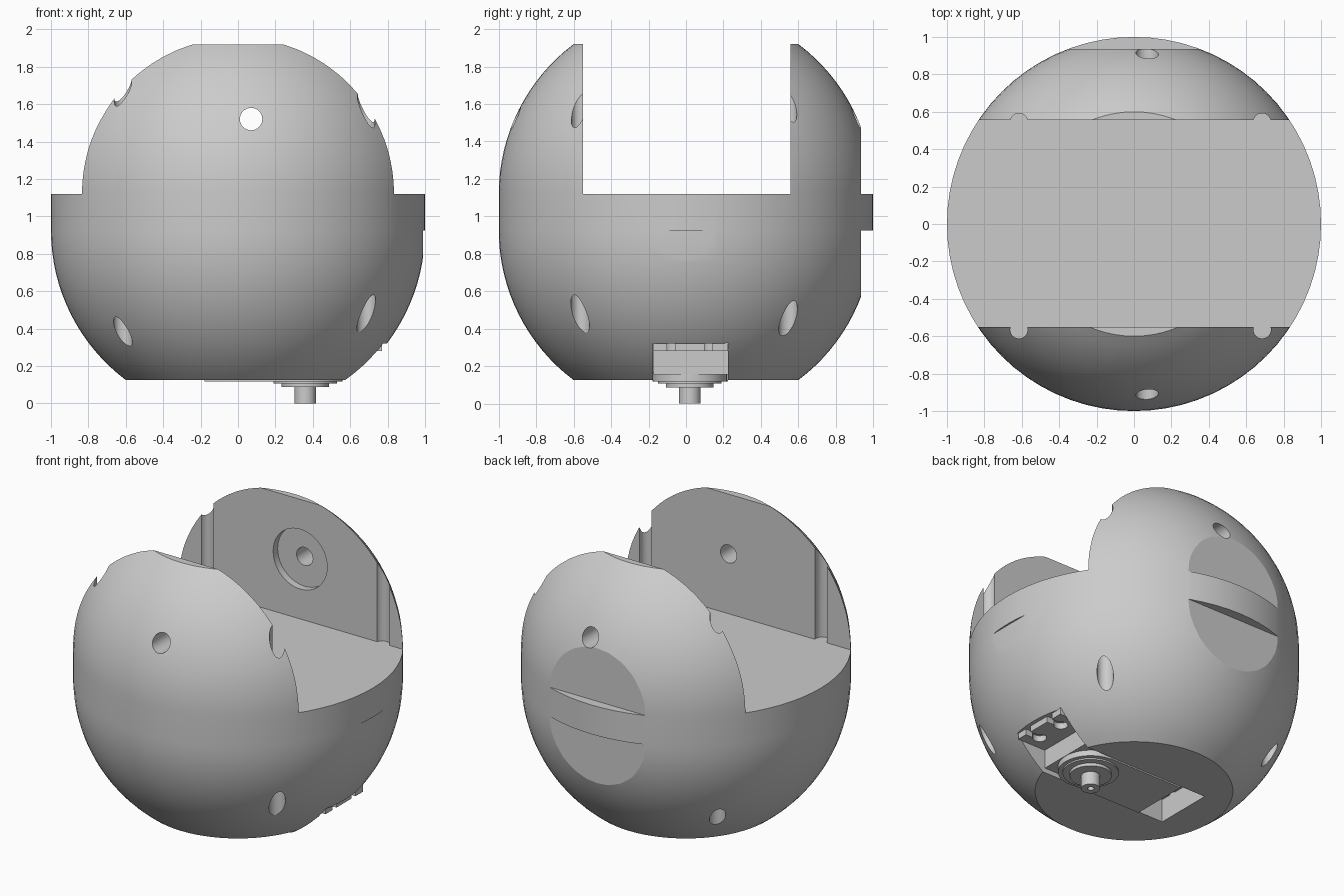
import bpy
import bmesh
import math
from mathutils import Matrix, Vector

cube = bpy.data.objects.get("Cube")
if cube:
    bpy.data.objects.remove(cube, do_unlink=True)

GREY = (0.6, 0.6, 0.6, 1)
grey = bpy.data.materials.new("plain grey")
grey.use_nodes = True
grey.diffuse_color = GREY
bsdf = next(n for n in grey.node_tree.nodes if n.type == 'BSDF_PRINCIPLED')
bsdf.inputs["Base Color"].default_value = GREY


def make(name, bm):
    bmesh.ops.recalc_face_normals(bm, faces=bm.faces)
    mesh = bpy.data.meshes.new(name)
    bm.to_mesh(mesh)
    bm.free()
    mesh.materials.append(grey)
    obj = bpy.data.objects.new(name, mesh)
    bpy.context.collection.objects.link(obj)
    return obj


def box(name, x, y, z):
    """Box from (low, high) pairs."""
    bm = bmesh.new()
    bmesh.ops.create_cube(bm, size=1)
    for v in bm.verts:
        v.co = Vector([(a + b) / 2 + c * (b - a) for (a, b), c in zip((x, y, z), v.co)])
    return make(name, bm)


def rod(name, centre, r, low, high, axis='Z', sides=32):
    """Cylinder along Z at (x, y), or along Y at (x, z)."""
    bm = bmesh.new()
    bmesh.ops.create_cone(bm, cap_ends=True, segments=sides, radius1=r, radius2=r, depth=high - low)
    mid = (low + high) / 2
    if axis == 'Z':
        m = Matrix.Translation((centre[0], centre[1], mid))
    else:
        m = Matrix.Translation((centre[0], mid, centre[1])) @ Matrix.Rotation(math.pi / 2, 4, 'X')
    bm.transform(m)
    return make(name, bm)


def select(obj):
    bpy.ops.object.select_all(action='DESELECT')
    obj.select_set(True)
    bpy.context.view_layer.objects.active = obj


def boolean(target, tool, operation='DIFFERENCE'):
    select(target)
    mod = target.modifiers.new("boolean", 'BOOLEAN')
    mod.operation = operation
    mod.solver = 'EXACT'
    mod.object = tool
    bpy.ops.object.modifier_apply(modifier=mod.name)
    bpy.data.objects.remove(tool, do_unlink=True)


def smooth(obj, degrees):
    select(obj)
    bpy.ops.object.shade_smooth_by_angle(angle=math.radians(degrees))


# Shell: two truncated domes joined by a straight belt
BELT_LOW, BELT_TOP = 0.925, 1.12
STEPS = 16
tilt = math.asin(0.8)
arc = [tilt * i / STEPS for i in range(STEPS + 1)]
profile = [(math.cos(a), BELT_LOW - math.sin(a)) for a in reversed(arc)]
profile += [(math.cos(a), BELT_TOP + math.sin(a)) for a in arc]
bm = bmesh.new()
SEGMENTS = 72
rings = []
for r, z in profile:
    rings.append([bm.verts.new((r * math.cos(math.tau * i / SEGMENTS),
                                r * math.sin(math.tau * i / SEGMENTS), z)) for i in range(SEGMENTS)])
for a, b in zip(rings, rings[1:]):
    for i in range(SEGMENTS):
        j = (i + 1) % SEGMENTS
        bm.faces.new((a[i], a[j], b[j], b[i]))
bm.faces.new(rings[0])
bm.faces.new(rings[-1])
shell = make("shell", bm)

# Wide slot between the two upright cheeks
boolean(shell, box("slot_cutter", (-2, 2), (-0.55, 0.557), (BELT_TOP, 3)))

# Flats on the back above and below the belt, and a slight one on the left
for z in ((0.3, BELT_LOW), (BELT_TOP, 1.8)):
    boolean(shell, box("back_flat_cutter", (-1, 1), (0.935, 2), z))
boolean(shell, box("left_flat_cutter", (0.988, 2), (-1, 1), (0.4, BELT_LOW)))

# Axle hole through both cheeks, with a round recess in the back one
boolean(shell, rod("axle_cutter", (0.07, 1.52), 0.06, -1.3, 1.3, 'Y'))
boolean(shell, rod("recess_cutter", (0.07, 1.52), 0.2, 0.5, 0.605, 'Y', 48))

# Screw grooves in the cheeks and matching holes in the lower dome
for x in (-0.615, 0.685):
    for y in (-0.565, 0.545):
        boolean(shell, rod("groove_cutter", (x, y), 0.047, BELT_TOP, 2.2))
        boolean(shell, rod("hole_cutter", (x, y), 0.05, 0, 0.95))

# Motor pocket in the base, open to the left
boolean(shell, box("pocket_cutter", (-0.37, 1.2), (-0.175, 0.225), (0, 0.32)))
smooth(shell, 14)

# Motor body
MID = 0.02
SHAFT = (0.36, MID)
box("motor_body", (-0.18, 0.56), (-0.173, 0.223), (0.155, 0.325))

# Mounting flange with two keyhole slots at each end
flange = box("motor_flange", (-0.372, 0.77), (-0.174, 0.224), (0.28, 0.325))
for x, edge in ((0.68, 0.9), (-0.28, -0.5)):
    for side in (-1, 1):
        y = MID + side * 0.1
        boolean(flange, rod("keyhole_cutter", (x, y), 0.043, 0.2, 0.4))
        boolean(flange, box("keyslot_cutter", (min(x, edge), max(x, edge)),
                            (y - 0.022, y + 0.022), (0.2, 0.4)))
smooth(flange, 30)

# Gearbox cover, rounded at the shaft end
cover = box("gearbox_cover", (-0.18, SHAFT[0]), (-0.173, 0.223), (0.117, 0.165))
boolean(cover, rod("cover_end", SHAFT, 0.198, 0.117, 0.165, sides=48), 'UNION')
smooth(cover, 30)

# Output collar and hollow shaft
smooth(rod("gearbox_ring", SHAFT, 0.17, 0.107, 0.13, sides=48), 30)
smooth(rod("shaft_collar", SHAFT, 0.127, 0.087, 0.12, sides=48), 30)
shaft = rod("output_shaft", SHAFT, 0.058, 0, 0.1)
boolean(shaft, rod("shaft_bore_cutter", SHAFT, 0.02, -0.1, 0.06, sides=16))
smooth(shaft, 30)
